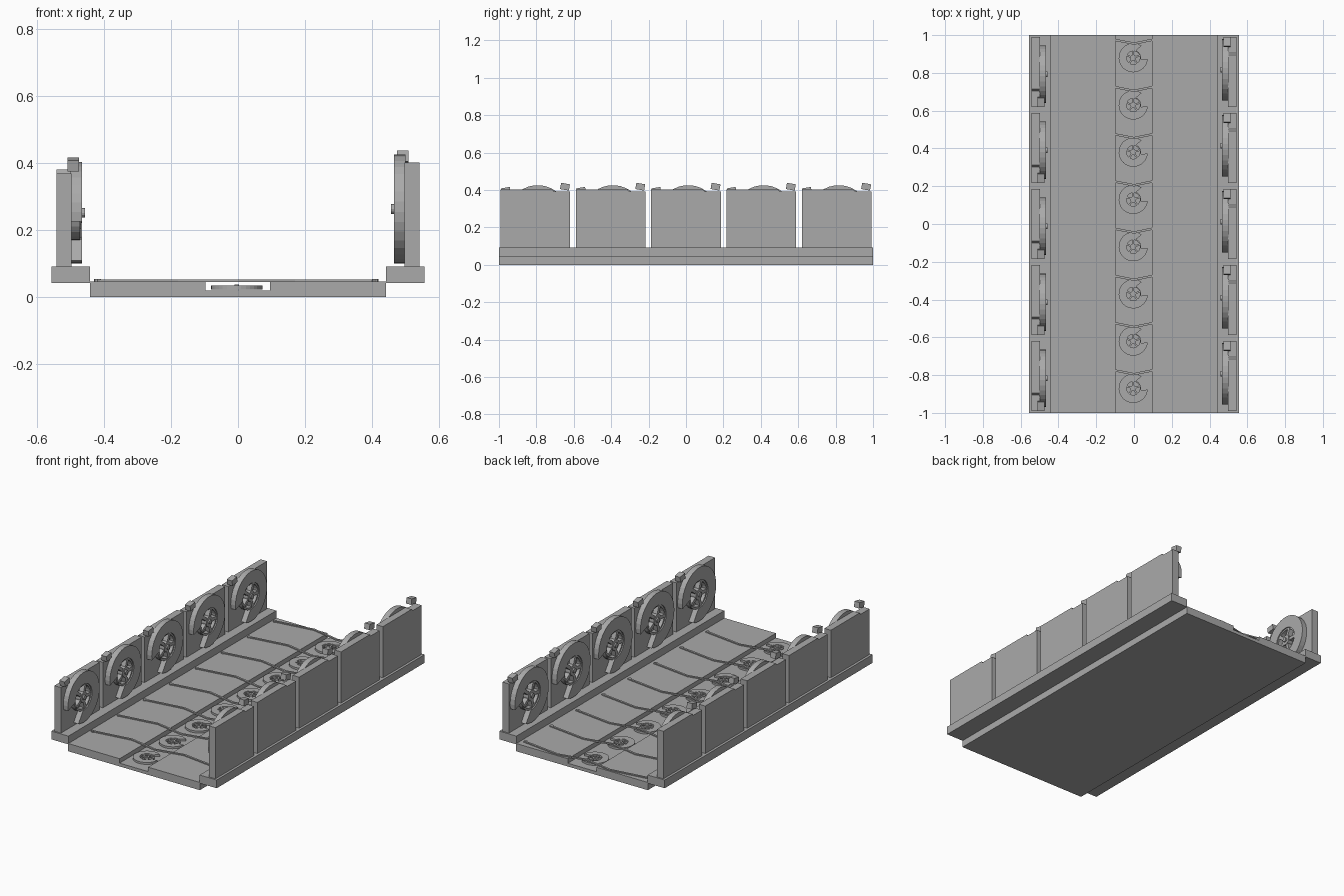
import bpy
import bmesh
from math import radians, cos, sin, pi
from mathutils import Matrix, Vector

cube = bpy.data.objects.get("Cube")
if cube:
    bpy.data.objects.remove(cube, do_unlink=True)

stone = bpy.data.materials.new("grey_stone")
stone.use_nodes = True
GREY = (0.4, 0.4, 0.4, 1)
stone.diffuse_color = GREY
stone.node_tree.nodes["Principled BSDF"].inputs["Base Color"].default_value = GREY


def prism(bm, outline, low, high):
    """Extrude a flat outline in XY from low to high."""
    face = bm.faces.new([bm.verts.new((x, y, low)) for x, y in outline])
    top = bmesh.ops.extrude_face_region(bm, geom=[face])["geom"]
    verts = [v for v in top if isinstance(v, bmesh.types.BMVert)]
    bmesh.ops.translate(bm, verts=verts, vec=(0, 0, high - low))


def finish(name, bm, matrix=None):
    bmesh.ops.recalc_face_normals(bm, faces=bm.faces)
    mesh = bpy.data.meshes.new(name)
    bm.to_mesh(mesh)
    bm.free()
    mesh.materials.append(stone)
    obj = bpy.data.objects.new(name, mesh)
    if matrix:
        obj.matrix_world = matrix
    bpy.context.collection.objects.link(obj)
    return obj


def solid(name, outline, low, high, matrix=None):
    bm = bmesh.new()
    prism(bm, outline, low, high)
    return finish(name, bm, matrix)


def rect(x0, x1, y0, y1):
    return [(x0, y0), (x1, y0), (x1, y1), (x0, y1)]


def arc(r, a0, a1, steps):
    angles = [radians(a0 + (a1 - a0) * i / steps) for i in range(steps + 1)]
    return [(r * cos(a), r * sin(a)) for a in angles]


def axes(x, y, z, origin):
    """Frame whose local axes point along x, y and z."""
    return Matrix.Translation(origin) @ Matrix((x, y, z)).transposed().to_4x4()


def emblem(name, radius, depth, turn, matrix):
    """Open ring around a spoked wheel."""
    bm = bmesh.new()
    ring = arc(radius, turn + 55, turn + 355, 28)
    ring += arc(radius * 0.52, turn + 345, turn + 70, 24)
    prism(bm, ring, 0, depth)
    # wheel rim in two halves
    for start in (0, 180):
        rim = arc(radius * 0.54, start, start + 180, 12)
        rim += arc(radius * 0.46, start + 180, start, 12)
        prism(bm, rim, 0, depth * 0.8)
    # spokes
    for i in range(5):
        a = 2 * pi * i / 5 + radians(turn + 90)
        along, side = Vector((cos(a), sin(a))), Vector((-sin(a), cos(a)))
        w = radius * 0.06
        pts = [along * (radius * r) + side * s
               for r, s in ((0.1, -w), (0.5, -w), (0.5, w), (0.1, w))]
        prism(bm, [p[:] for p in pts], 0, depth * 0.9)
    # hub
    prism(bm, arc(radius * 0.2, 0, 345, 23), 0, depth)
    prism(bm, arc(radius * 0.09, 0, 330, 11), 0, depth * 1.25)
    return finish(name, bm, matrix)


# deck with a central channel
X, Y, Z = Vector((1, 0, 0)), Vector((0, 1, 0)), Vector((0, 0, 1))
deck = [(-0.443, 0), (0.443, 0), (0.443, 0.047), (0.095, 0.047),
        (0.095, 0.02), (-0.097, 0.02), (-0.097, 0.047), (-0.443, 0.047)]
solid("deck", deck, -1, 1, axes(X, Z, -Y, (0, 0, 0)))

# chevrons and channel emblems
ridge = [(-0.42, 0), (-0.18, 0.035), (0, 0), (0.17, 0.035), (0.42, 0.002)]
for i in range(8):
    y = 0.955 - 0.25 * i
    band = [(x, y + dy - 0.006) for x, dy in ridge]
    band += [(x, y + dy + 0.006) for x, dy in reversed(ridge)]
    solid("floor_chevron", band, 0.045, 0.053)
    for x in (-0.42, 0.41):
        knob = [(x + px, y + py) for px, py in arc(0.01, 0, 315, 7)]
        solid("chevron_knob", knob, 0.045, 0.054)
    emblem("floor_emblem", 0.077, 0.012, 0,
           Matrix.Translation((-0.004, y - 0.075, 0.023)))

# side walls: the second side is the first one turned around
for side, drop, size in ((1, 0, 0.163), (-1, 0.022, 0.152)):
    x0, x1 = sorted((side * 0.442, side * 0.557))
    solid("side_curb", rect(x0, x1, -1, 1), 0.042, 0.092)
    for i in range(5):
        centre = -0.805 + 0.4025 * i
        frame = axes(-side * Y, Z, -side * X, (side * 0.5, centre, 0))
        top = 0.403 - drop
        panel = [(-0.186, 0.085), (0.186, 0.085), (0.186, top),
                 (-0.09, top), (-0.1, top - 0.012), (-0.186, top - 0.012)]
        solid("wall_panel", panel, -0.042, 0.002, frame)
        emblem("wall_emblem", size, 0.034, 195,
               frame @ Matrix.Translation((-0.012, 0.263 - drop * 0.5, 0)))
        block = Matrix.Translation((-0.158, 0.418 - drop, 0)) @ Matrix.Rotation(radians(10), 4, "Z")
        solid("wall_block", rect(-0.024, 0.024, -0.017, 0.017), -0.01, 0.025, frame @ block)
